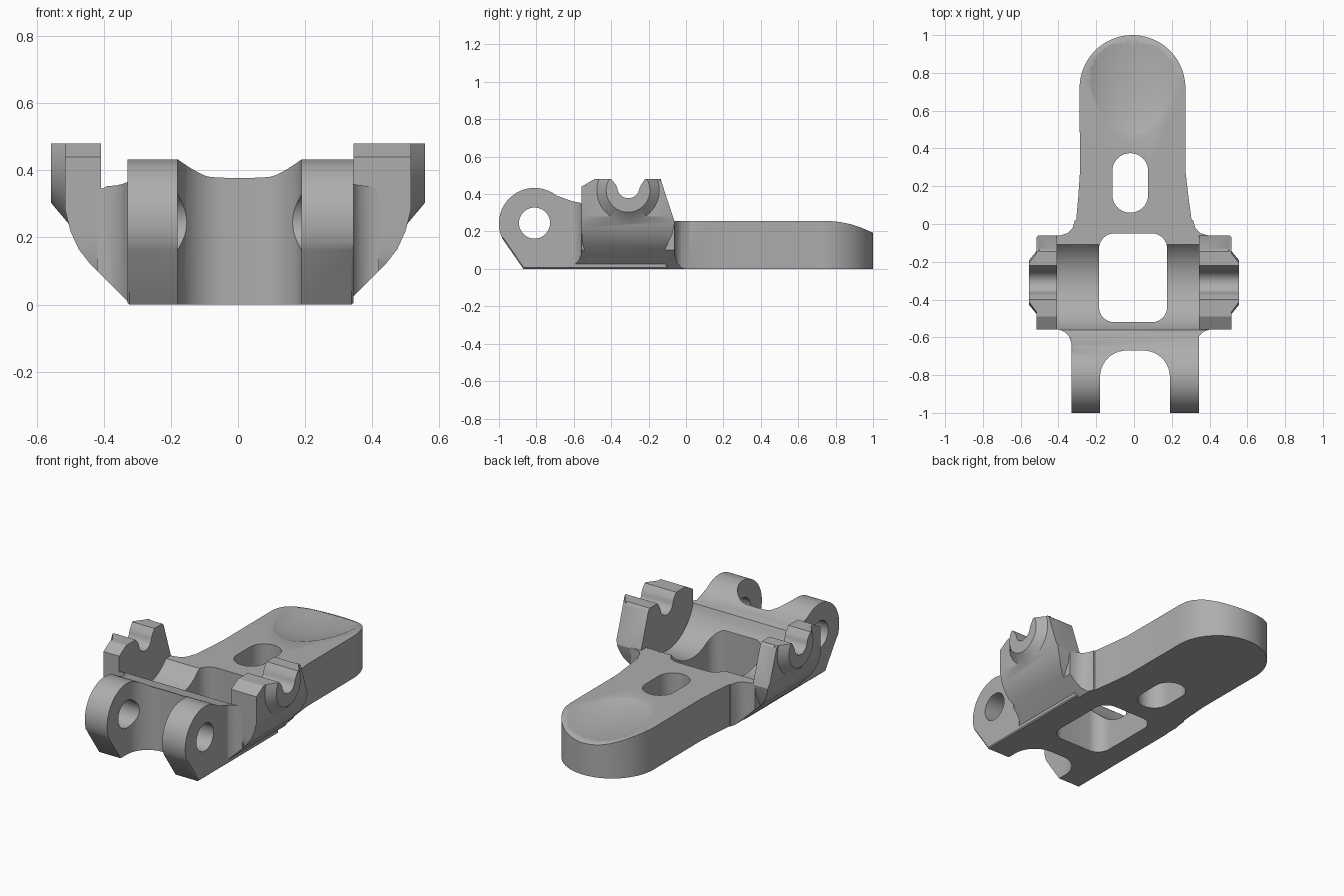
import bpy, bmesh, math
from mathutils import Matrix

if "Cube" in bpy.data.objects:
    bpy.data.objects.remove(bpy.data.objects["Cube"])

GREY = bpy.data.materials.new("satin_grey")
GREY.use_nodes = True
GREY.diffuse_color = (0.42, 0.42, 0.42, 1)
GREY.node_tree.nodes["Principled BSDF"].inputs["Base Color"].default_value = (0.42, 0.42, 0.42, 1)


def add(name, bm):
    mesh = bpy.data.meshes.new(name)
    bmesh.ops.recalc_face_normals(bm, faces=bm.faces[:])
    bm.to_mesh(mesh)
    bm.free()
    mesh.materials.append(GREY)
    ob = bpy.data.objects.new(name, mesh)
    bpy.context.collection.objects.link(ob)
    return ob


def prism(name, pts, a, b, axis, chamfer=0):
    """Extrude a 2D outline from a to b along an axis, optionally chamfering both rims."""
    place = {"x": lambda p, t: (t, p[0], p[1]),
             "y": lambda p, t: (p[0], t, p[1]),
             "z": lambda p, t: (p[0], p[1], t)}[axis]
    bm = bmesh.new()
    low = [bm.verts.new(place(p, a)) for p in pts]
    high = [bm.verts.new(place(p, b)) for p in pts]
    caps = [bm.faces.new(low), bm.faces.new(high)]
    for i in range(len(pts)):
        j = (i + 1) % len(pts)
        bm.faces.new((low[i], low[j], high[j], high[i]))
    if chamfer:
        rims = [e for f in caps for e in f.edges]
        bmesh.ops.bevel(bm, geom=rims, offset=chamfer, segments=1,
                        affect='EDGES', clamp_overlap=True)
    return add(name, bm)


def arc(cx, cy, r, start, end, n=16):
    angles = [math.radians(start + (end - start) * i / n) for i in range(n + 1)]
    return [(cx + r * math.cos(t), cy + r * math.sin(t)) for t in angles]


def rounded(x0, x1, y0, y1, r):
    return (arc(x1 - r, y1 - r, r, 0, 90, 10) + arc(x0 + r, y1 - r, r, 90, 180, 10)
            + arc(x0 + r, y0 + r, r, 180, 270, 10) + arc(x1 - r, y0 + r, r, 270, 360, 10))


def dedupe(pts):
    out = []
    for p in pts:
        if not out or math.dist(p, out[-1]) > 1e-4:
            out.append(p)
    return out[:-1] if math.dist(out[0], out[-1]) < 1e-4 else out


def boolean(ob, tool, kind='DIFFERENCE'):
    """Apply a boolean and discard the tool."""
    mod = ob.modifiers.new("cut", 'BOOLEAN')
    mod.operation, mod.solver, mod.object = kind, 'EXACT', tool
    bpy.context.view_layer.update()
    result = bpy.data.meshes.new_from_object(
        ob.evaluated_get(bpy.context.evaluated_depsgraph_get()))
    ob.modifiers.clear()
    ob.data = result
    bpy.data.objects.remove(tool)


def mirrored(half):
    return half + [(-x, y) for x, y in reversed(half)]


def side_profile(end):
    # Round hinge ear, ridge, concave cradle, then the flat deck
    return ([(-0.87, 0)] + arc(-0.81, 0.243, 0.19, 205, 47, 36)
            + [(-0.64, 0.366), (-0.6, 0.36)]
            + arc(-0.31, 0.42, 0.26, 195, 320.6, 28)
            + [(end, 0.255), (end, 0)])


def front_limit():
    # Sloping underside that curves up into the lugs
    half = [(0.29, -0.03), (0.44, 0.12), (0.475, 0.165), (0.5, 0.22),
            (0.515, 0.28), (0.515, 0.6)]
    return prism("limit", mirrored(half), -2, 2, "y")


def window():
    return prism("window", rounded(-0.185, 0.175, -0.52, -0.05, 0.08), -1, 1, "z")


def pin():
    return prism("pin", arc(-0.81, 0.245, 0.083, 0, 354, 59), -1, 1, "x")


def slot():
    return prism("slot", rounded(-0.18, 0.19, -1.4, -0.67, 0.14), -1, 1, "z")


# Hinge ears joined by the ridge
hinge = prism("hinge_body", side_profile(-0.1), -0.33, 0.345, "x", 0.014)
for tool in (slot(), pin(), window()):
    boolean(hinge, tool)

# Cradle flaring out to the side lugs
flare = [(0.32, -0.66), (0.335, -0.62), (0.345, -0.594), (0.365, -0.572), (0.395, -0.56),
         (0.42, -0.558), (0.42, -0.062), (0.39, -0.06), (0.35, -0.048), (0.325, -0.022),
         (0.31, 0.03)]
cradle = prism("cradle", mirrored(flare), -0.2, 0.7, "z")
boolean(cradle, prism("limit", side_profile(0.02), -1, 1, "x"), 'INTERSECT')
boolean(cradle, front_limit(), 'INTERSECT')
boolean(cradle, window())
boolean(cradle, slot())

# Handle with rounded end, oblong hole and thumb scoop
outline = ([(0.315, -0.1), (0.308, 0), (0.292, 0.14), (0.28, 0.27)]
           + arc(0, 0.72, 0.28, 0, 180, 40)
           + [(-0.28, 0.27), (-0.292, 0.14), (-0.308, 0), (-0.315, -0.1)])
outline = [(x - 0.008 * min(1, max(0, y * 3)), y) for x, y in outline]
handle = prism("handle", outline, 0, 0.255, "z", 0.014)
boolean(handle, prism("slope", [(0.76, 0.4), (0.76, 0.257), (0.82, 0.251), (0.88, 0.239),
                                (0.94, 0.219), (1.1, 0.15), (1.1, 0.4)], -1, 1, "x"))
boolean(handle, prism("oblong", dedupe(rounded(-0.115, 0.075, 0.06, 0.375, 0.095)),
                      -1, 1, "z"))
boolean(handle, window())
bm = bmesh.new()
bmesh.ops.create_uvsphere(bm, u_segments=64, v_segments=48, radius=1,
                          matrix=Matrix.Translation((-0.01, 0.87, 0.355))
                          @ Matrix.Diagonal((0.31, 0.53, 0.152, 1)))
boolean(handle, add("scoop", bm))

# Side lugs with a conical boss and an open notch
lug_side = [(-0.5, 0), (-0.535, 0.08), (-0.555, 0.14), (-0.558, 0.2), (-0.558, 0.44),
            (-0.49, 0.48), (-0.145, 0.48), (-0.132, 0.468), (-0.06, 0.25), (-0.075, 0.18),
            (-0.11, 0.11), (-0.135, 0.05), (-0.14, 0)]
notch = ([(-0.41, 0.5), (-0.4, 0.48), (-0.375, 0.45)]
         + arc(-0.308, 0.438, 0.06, 185, 355, 16)
         + [(-0.24, 0.45), (-0.22, 0.48), (-0.21, 0.5)])
for side, name, inner in ((1, "left_lug", 0.345), (-1, "right_lug", 0.408)):
    lug = prism(name, lug_side, side * inner, side * 0.53, "x")
    boolean(lug, front_limit(), 'INTERSECT')
    bm = bmesh.new()
    bmesh.ops.create_cone(bm, cap_ends=True, segments=64, radius1=0.185, radius2=0.117,
                          depth=0.057,
                          matrix=Matrix.Translation((side * 0.5285, -0.31, 0.42))
                          @ Matrix.Rotation(side * math.pi / 2, 4, 'Y'))
    boss = add("boss", bm)
    boolean(boss, prism("trim", [(-2, 0.48), (2, 0.48), (2, 1), (-2, 1)], -2, 2, "x"))
    boolean(lug, boss, 'UNION')
    boolean(lug, prism("notch", notch, -1, 1, "x"))

# Smooth curved surfaces while keeping crisp edges
for ob in bpy.context.scene.objects:
    ob.select_set(ob.type == 'MESH')
bpy.context.view_layer.objects.active = handle
bpy.ops.object.shade_smooth_by_angle(angle=math.radians(30))
